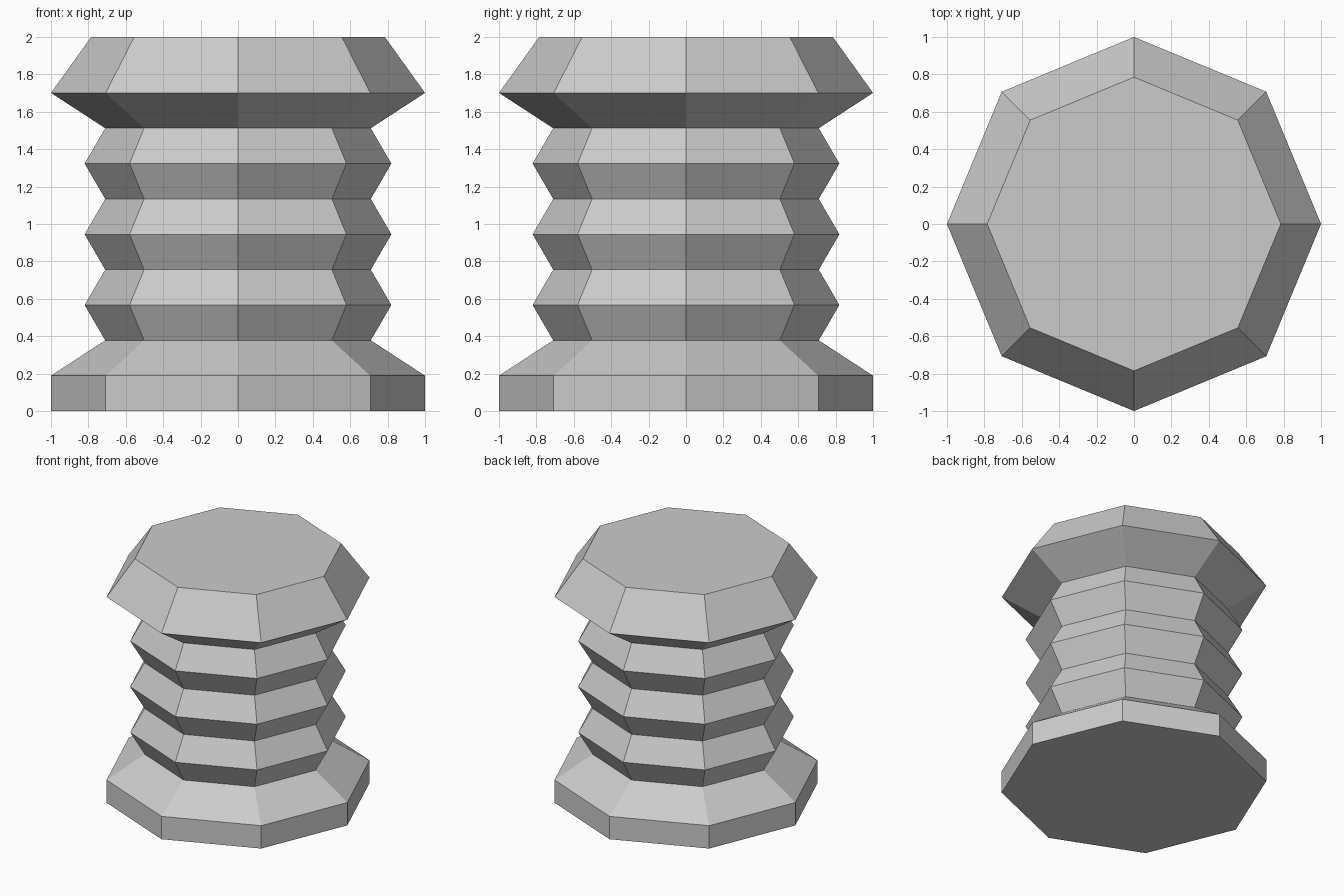
import bpy
import bmesh
from math import cos, sin, tau

if "Cube" in bpy.data.objects:
    bpy.data.objects.remove(bpy.data.objects["Cube"])

SIDES = 8
STEP = 0.189          # height of each band
NECK, RIB = 0.71, 0.82

# Profile as (radius, height): base plate, ribbed shaft, flared cap
profile = [(1.0, 0.0), (1.0, STEP)]
profile += [(NECK if i % 2 == 0 else RIB, STEP * i) for i in range(2, 9)]
profile += [(1.0, STEP * 9), (0.785, 2.0)]

# Sweep the profile around eight sides and close both ends
bm = bmesh.new()
rings = [[bm.verts.new((r * cos(tau * k / SIDES), r * sin(tau * k / SIDES), z))
          for k in range(SIDES)] for r, z in profile]
for low, high in zip(rings, rings[1:]):
    for k in range(SIDES):
        n = (k + 1) % SIDES
        bm.faces.new((low[k], low[n], high[n], high[k]))
bm.faces.new(rings[0][::-1])
bm.faces.new(rings[-1])

mesh = bpy.data.meshes.new("ribbed_column")
bm.to_mesh(mesh)
bm.free()
column = bpy.data.objects.new("ribbed_column", mesh)
bpy.context.collection.objects.link(column)
